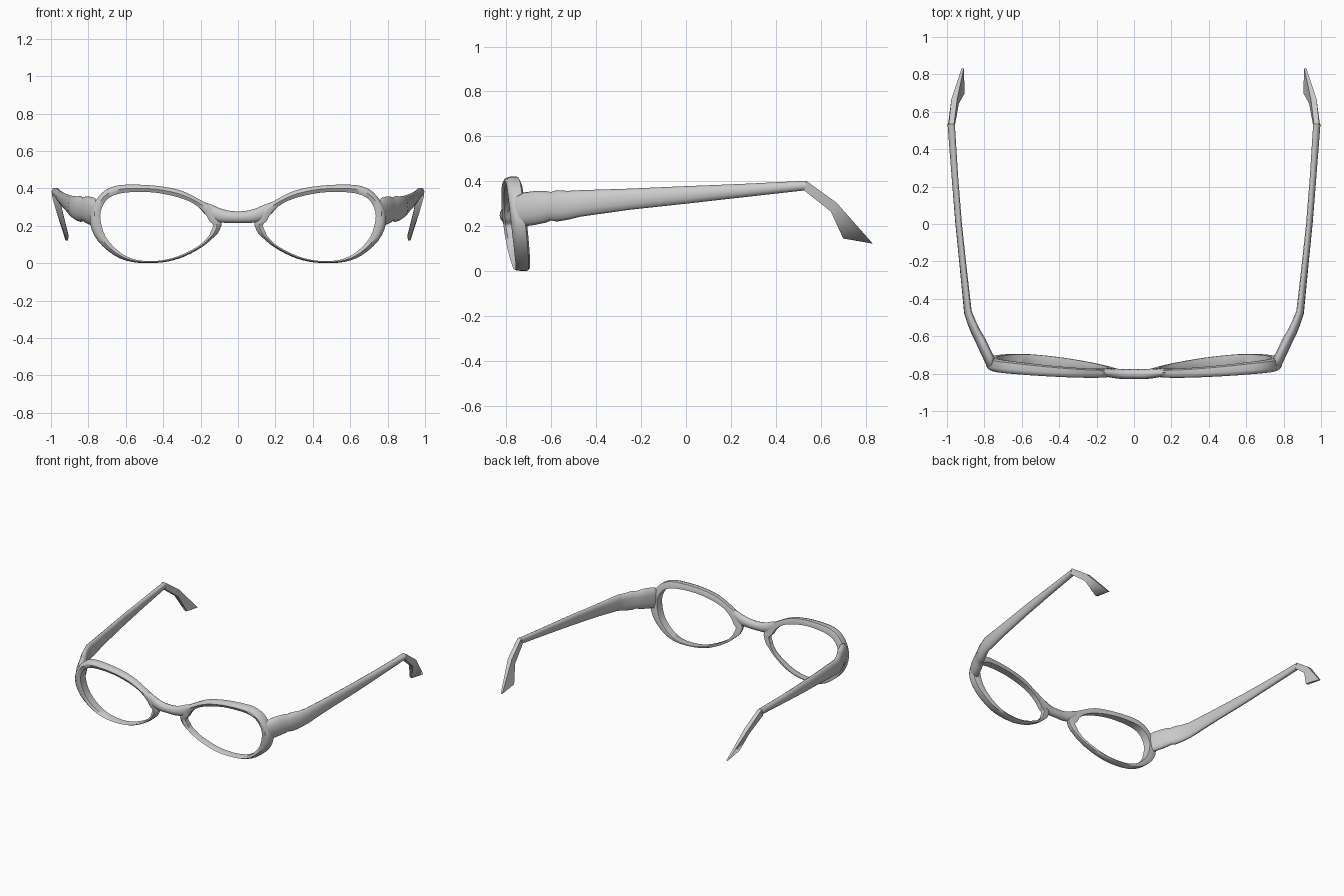
import bpy, bmesh, math
from mathutils import Vector

if "Cube" in bpy.data.objects:
    bpy.data.objects.remove(bpy.data.objects["Cube"])

grey = bpy.data.materials.new("frame grey")
grey.diffuse_color = (0.6, 0.6, 0.6, 1)
grey.use_nodes = True
grey.node_tree.nodes["Principled BSDF"].inputs["Base Color"].default_value = grey.diffuse_color


def loft(name, rings, closed=False, mirror=True, angle=50):
    """Skin a list of equal-sized point rings into one part."""
    bm = bmesh.new()
    vs = [[bm.verts.new(p) for p in r] for r in rings]
    n = len(rings[0])
    for i in range(len(vs) if closed else len(vs) - 1):
        a, b = vs[i], vs[(i + 1) % len(vs)]
        for j in range(n):
            k = (j + 1) % n
            bm.faces.new((a[j], a[k], b[k], b[j]))
    if not closed:
        bm.faces.new(vs[0])
        bm.faces.new(vs[-1])
    bmesh.ops.recalc_face_normals(bm, faces=bm.faces[:])
    me = bpy.data.meshes.new(name)
    bm.to_mesh(me)
    bm.free()
    me.materials.append(grey)
    ob = bpy.data.objects.new(name, me)
    bpy.context.collection.objects.link(ob)
    bpy.ops.object.select_all(action='DESELECT')
    ob.select_set(True)
    bpy.context.view_layer.objects.active = ob
    bpy.ops.object.shade_smooth_by_angle(angle=math.radians(angle))
    if mirror:
        ob.modifiers.new("mirror", 'MIRROR').use_mirror_merge = False
    return ob


def spline(pts, closed, steps):
    """Catmull-Rom resampling of tuples."""
    pts = [Vector(p) for p in pts]
    n, out = len(pts), []
    for i in range(n if closed else n - 1):
        idx = [i - 1, i, i + 1, i + 2]
        idx = [k % n if closed else min(max(k, 0), n - 1) for k in idx]
        p0, p1, p2, p3 = (pts[k] for k in idx)
        for s in range(steps):
            t = s / steps
            out.append(0.5 * (2 * p1 + (p2 - p0) * t
                              + (2 * p0 - 5 * p1 + 4 * p2 - p3) * t * t
                              + (3 * p1 - p0 - 3 * p2 + p3) * t ** 3))
    if not closed:
        out.append(pts[-1])
    return out


# Rims: inner x, inner z, outer x, outer z around one lens opening,
# with the notched nose pad on the inner side
rim = [(.735, .23, .79, .21), (.73, .29, .778, .30), (.70, .34, .728, .375),
       (.65, .368, .66, .412), (.57, .38, .57, .42), (.45, .378, .44, .414),
       (.33, .355, .31, .39), (.24, .32, .20, .337), (.18, .27, .13, .292),
       (.155, .228, .09, .222), (.133, .203, .092, .193),
       (.148, .165, .108, .16), (.155, .148, .13, .138), (.20, .10, .19, .088),
       (.29, .05, .283, .037), (.38, .02, .375, .009), (.47, .011, .465, .001),
       (.56, .022, .57, .007), (.64, .065, .662, .042), (.707, .14, .75, .12)]


def front_y(x, z):
    return -.825 + .062 * x * x + .3 * max(0, .42 - z) ** 2


rings = []
for xi, zi, xo, zo in spline(rim, True, 3):
    yi, yo = front_y(xi, zi), front_y(xo, zo)
    depth = .035 + .045 * xi
    mx, mz = (xi + xo) / 2, (zi + zo) / 2
    rings.append([(xi, yi + depth, zi), (xi, yi + .008, zi),
                  (mx, (yi + yo) / 2 - .003, mz),
                  (xo + (mx - xo) * .3, yo + .004, zo + (mz - zo) * .3),
                  (xo, yo + .02, zo), (xo, yo + depth * .85, zo),
                  (mx, (yi + yo) / 2 + depth, mz)])
loft("lens_rim", rings, closed=True)

# Bridge: x, centre y, centre z, half depth, half height
half = [(0, -.802, .246, .027, .031), (.05, -.803, .248, .027, .033),
        (.10, -.799, .257, .026, .038), (.14, -.796, .273, .022, .04),
        (.18, -.793, .296, .016, .03), (.23, -.79, .332, .01, .012)]
path = [(-h[0],) + h[1:] for h in half[:0:-1]] + half
rings = []
for x, y, z, d, h in spline(path, False, 2):
    rings.append([(x, y + d * math.cos(a), z + h * math.sin(a))
                  for a in (k * math.pi / 6 for k in range(12))])
loft("bridge", rings, mirror=False)


# Temple arms: outer x, outer y, inner x, inner y, bottom z, top z
def arm_ring(xo, yo, xi, yi, lo, hi):
    mid, h = (lo + hi) / 2, (hi - lo) / 2

    def at(u, v):
        return (xi + (xo - xi) * u, yi + (yo - yi) * u, mid + h * v)
    return [at(0, -.4), at(0, .4), at(.12, .88), at(.42, 1), at(.72, .85),
            at(.93, .45), at(1, 0), at(.93, -.45), at(.72, -.85),
            at(.42, -1), at(.12, -.88)]


arm = [(.768, -.785, .742, -.725, .20, .335), (.792, -.75, .752, -.70, .198, .35),
       (.825, -.68, .775, -.655, .207, .357), (.843, -.64, .793, -.615, .215, .356),
       (.855, -.615, .808, -.59, .225, .352), (.868, -.59, .823, -.565, .22, .36),
       (.888, -.54, .845, -.52, .228, .357), (.908, -.48, .868, -.465, .242, .36),
       (.93, -.25, .893, -.25, .273, .367), (.955, 0, .92, 0, .30, .378),
       (.975, .25, .94, .25, .328, .388), (.997, .535, .958, .535, .36, .402)]
loft("temple_arm", [arm_ring(*a) for a in arm], angle=75)

# Ear tips: bent, flattened ends (outer top, inner top, inner bottom, outer bottom)
loft("ear_tip", [
    [(.99, .535, .402), (.962, .535, .402), (.958, .525, .36), (.995, .525, .36)],
    [(.976, .67, .305), (.945, .67, .305), (.936, .645, .265), (.968, .645, .265)],
    [(.922, .832, .122), (.91, .832, .122), (.905, .70, .145), (.924, .70, .145)],
], angle=75)
